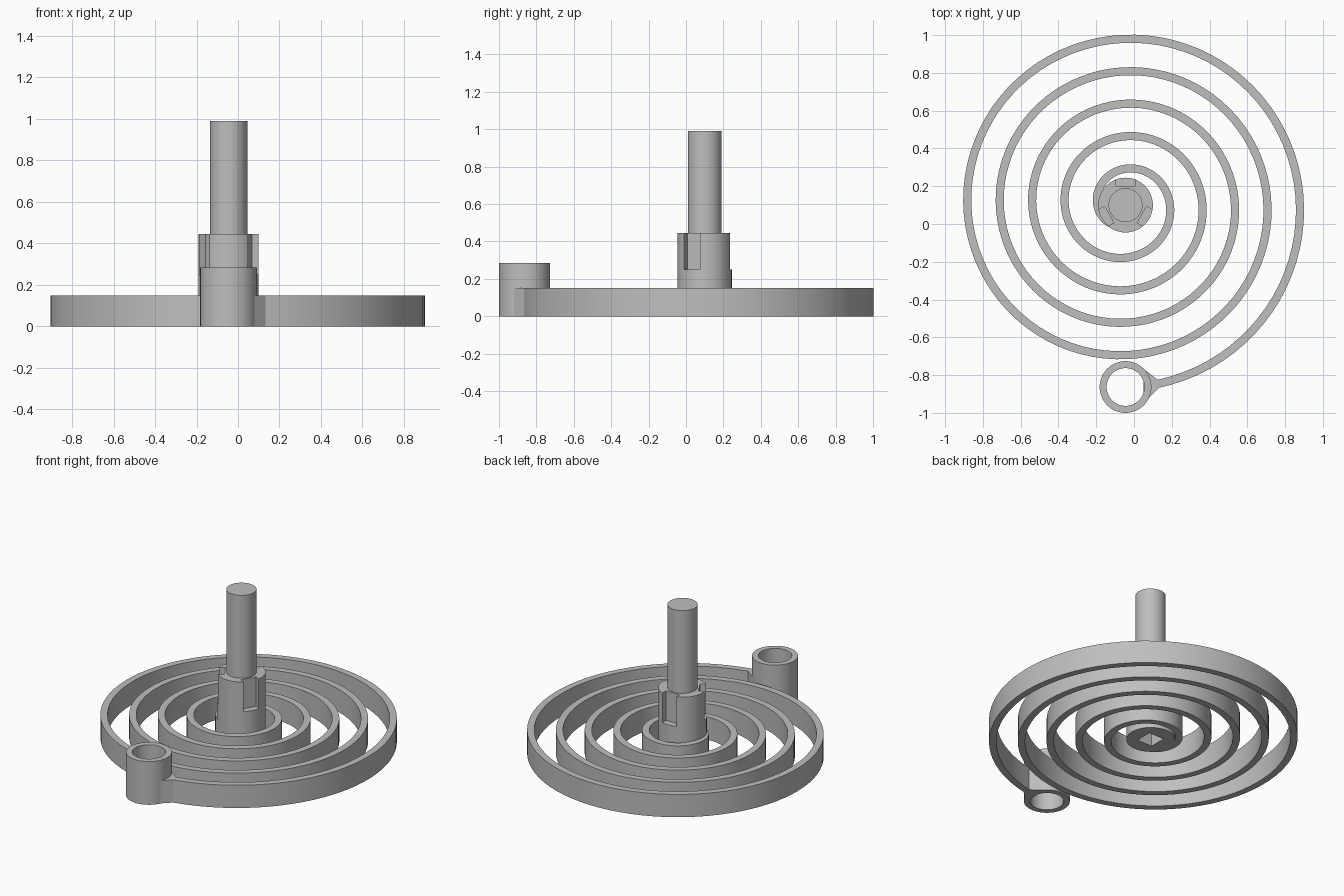
import bpy, bmesh, math
from mathutils import Matrix

if "Cube" in bpy.data.objects:
    bpy.data.objects.remove(bpy.data.objects["Cube"])

CX, CY = -0.045, 0.10          # hub axis
RX, RY = -0.045, -0.863        # eyelet axis
BAND_H = 0.15

metal = bpy.data.materials.new("grey_metal")
metal.diffuse_color = (0.52, 0.52, 0.52, 1)
metal.use_nodes = True
metal.node_tree.nodes["Principled BSDF"].inputs["Base Color"].default_value = metal.diffuse_color


def make(name, bm):
    bmesh.ops.recalc_face_normals(bm, faces=bm.faces)
    mesh = bpy.data.meshes.new(name)
    bm.to_mesh(mesh)
    bm.free()
    ob = bpy.data.objects.new(name, mesh)
    bpy.context.collection.objects.link(ob)
    mesh.materials.append(metal)
    return ob


def smooth(ob):
    bpy.ops.object.select_all(action='DESELECT')
    ob.select_set(True)
    bpy.context.view_layer.objects.active = ob
    bpy.ops.object.shade_smooth_by_angle(angle=math.radians(30))


def cylinder(name, x, y, r, z0, z1, seg=64):
    bm = bmesh.new()
    bmesh.ops.create_cone(bm, cap_ends=True, segments=seg, radius1=r, radius2=r,
                          depth=z1 - z0,
                          matrix=Matrix.Translation((x, y, (z0 + z1) / 2)))
    return make(name, bm)


def box(name, size, matrix):
    bm = bmesh.new()
    bmesh.ops.create_cube(bm, size=1, matrix=matrix @ Matrix.Diagonal((*size, 1)))
    return make(name, bm)


def cut(ob, cutter):
    cutter.hide_render = True
    mod = ob.modifiers.new("cut", 'BOOLEAN')
    mod.operation, mod.solver, mod.object = 'DIFFERENCE', 'EXACT', cutter
    bpy.context.view_layer.objects.active = ob
    bpy.ops.object.modifier_apply(modifier=mod.name)
    bpy.data.objects.remove(cutter)


def sweep(name, sections):
    """Band of rectangular sections, each an (outer xy, inner xy) pair."""
    bm = bmesh.new()
    rings = [[bm.verts.new((*o, 0)), bm.verts.new((*o, BAND_H)),
              bm.verts.new((*i, BAND_H)), bm.verts.new((*i, 0))]
             for o, i in sections]
    for a, b in zip(rings, rings[1:]):
        for k in range(4):
            n = (k + 1) % 4
            bm.faces.new((a[k], a[n], b[n], b[k]))
    bm.faces.new(rings[0])
    bm.faces.new(rings[-1][::-1])
    return make(name, bm)


# Coiled spring band: radius shrinks steadily as it winds inward
def spiral_section(turn):
    a, r = turn * math.tau, 0.945 - 0.172 * turn
    return [(CX + q * math.cos(a), CY + q * math.sin(a)) for q in (r, r - 0.043)]


T0, T1, N = -0.222, 4.65, 400
smooth(sweep("spiral_spring", [spiral_section(T0 + (T1 - T0) * i / N)
                               for i in range(N + 1)]))

# Flared joint between spring end and eyelet
outer, inner = spiral_section(T0 + 0.001)
sweep("eyelet_joint", [((0.05, -0.949), (0.05, -0.767)), (outer, inner)])

# Eyelet tube
eyelet = cylinder("eyelet", RX, RY, 0.137, 0, 0.285)
cut(eyelet, cylinder("eyelet_bore", RX, RY, 0.10, -0.1, 0.4))
smooth(eyelet)

# Hub with three slots around the top and a square socket below
hub = cylinder("hub", CX, CY, 0.145, 0, 0.445)
for deg in (90, 210, 330):
    place = (Matrix.Translation((CX, CY, 0.40)) @
             Matrix.Rotation(math.radians(deg), 4, 'Z') @
             Matrix.Translation((0.15, 0, 0)))
    cut(hub, box("slot_cutter", (0.10, 0.10, 0.30), place))
cut(hub, box("socket_cutter", (0.11, 0.11, 0.6), Matrix.Translation((CX, CY, 0))))
smooth(hub)

# Shaft
smooth(cylinder("shaft", CX, CY, 0.09, 0.40, 0.99))
